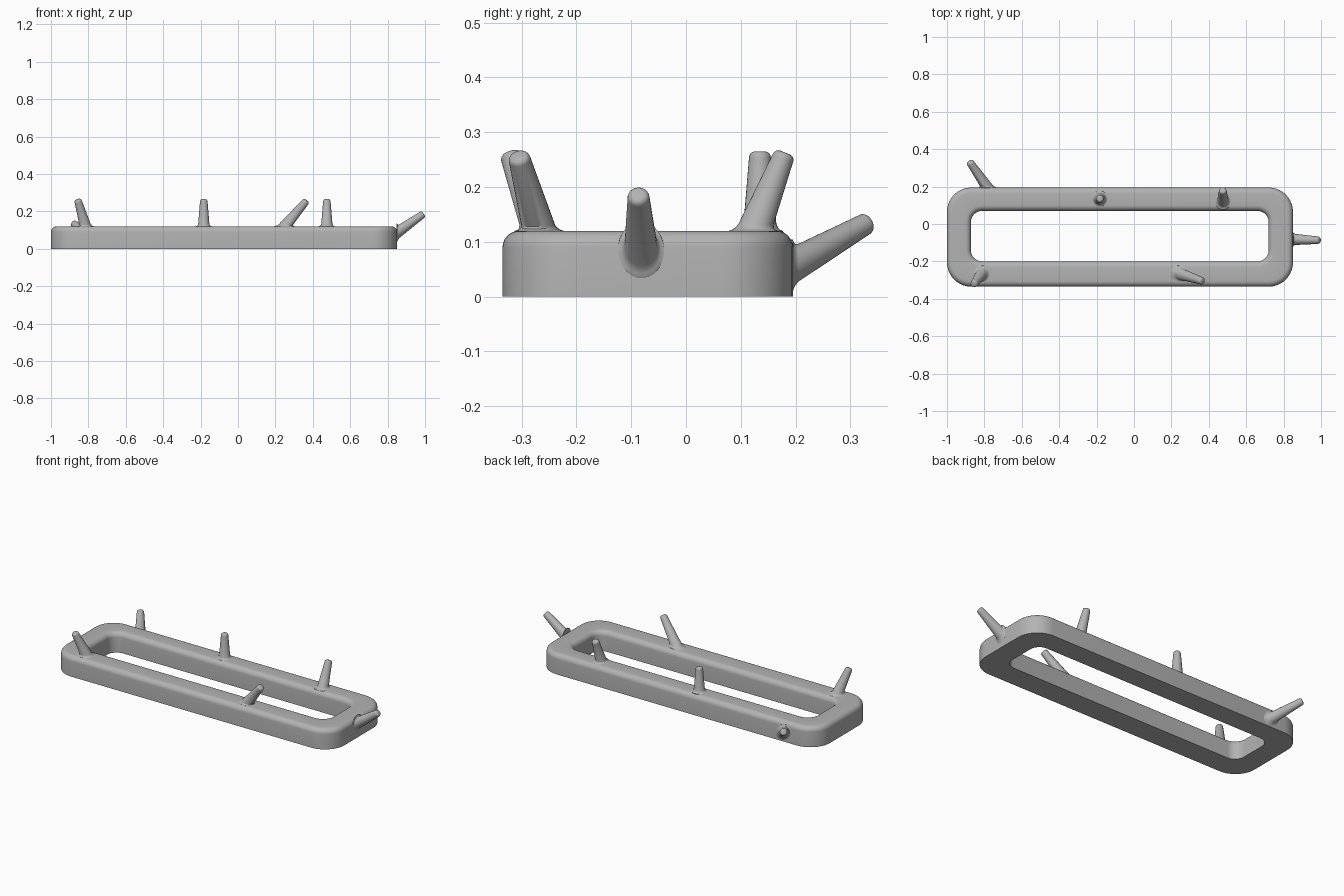
import bpy, bmesh, math
from mathutils import Vector

if "Cube" in bpy.data.objects:
    bpy.data.objects.remove(bpy.data.objects["Cube"])

grey = bpy.data.materials.new("plain grey")
grey.use_nodes = True
colour = (0.45, 0.45, 0.45, 1)
grey.diffuse_color = colour
grey.node_tree.nodes["Principled BSDF"].inputs["Base Color"].default_value = colour


def skin(name, rings, closed):
    """Join equal rings of points; either close the loop of rings or cap both ends."""
    bm = bmesh.new()
    loops = [[bm.verts.new(p) for p in ring] for ring in rings]
    n = len(loops[0])
    pairs = list(zip(loops, loops[1:]))
    if closed:
        pairs.append((loops[-1], loops[0]))
    else:
        bm.faces.new(loops[0])
        bm.faces.new(loops[-1])
    for a, b in pairs:
        for i in range(n):
            j = (i + 1) % n
            bm.faces.new((a[i], a[j], b[j], b[i]))
    bmesh.ops.recalc_face_normals(bm, faces=bm.faces)
    mesh = bpy.data.meshes.new(name)
    bm.to_mesh(mesh)
    bm.free()
    mesh.materials.append(grey)
    obj = bpy.data.objects.new(name, mesh)
    bpy.context.collection.objects.link(obj)
    bpy.ops.object.select_all(action='DESELECT')
    obj.select_set(True)
    bpy.context.view_layer.objects.active = obj
    bpy.ops.object.shade_smooth_by_angle(angle=math.radians(35))
    return obj


def rounded_rect(x0, x1, y0, y1, r, z, steps=10):
    points = []
    corners = ((x1 - r, y1 - r), (x0 + r, y1 - r), (x0 + r, y0 + r), (x1 - r, y0 + r))
    for k, (cx, cy) in enumerate(corners):
        for i in range(steps + 1):
            a = math.pi / 2 * (k + i / steps)
            points.append((cx + r * math.cos(a), cy + r * math.sin(a), z))
    return points


# Frame: rounded ring with soft upper edges and a flat underside
HEIGHT, SOFT = 0.12, 0.03


def outer(d, z):
    return rounded_rect(-1 + d, 0.85 - d, -0.335 + d, 0.195 - d, 0.13 - d, z)


def inner(d, z):
    return rounded_rect(-0.872 - d, 0.72 + d, -0.2 - d, 0.07 + d, 0.06 + d, z)


arc = [(SOFT * (1 - math.cos(a)), HEIGHT - SOFT * (1 - math.sin(a)))
       for a in (math.pi / 2 * i / 6 for i in range(7))]
skin("frame", [outer(0, 0)] + [outer(d, z) for d, z in arc]
     + [inner(d, z) for d, z in reversed(arc)] + [inner(0, 0)], True)


# Pegs: tapered rods whose flared foot lies on the surface they grow from
def peg(name, foot, tip, normal, sides=24):
    foot, tip, normal = Vector(foot), Vector(tip), Vector(normal)
    axis = (tip - foot).normalized()
    length = (tip - foot).length
    u = axis.orthogonal().normalized()
    v = axis.cross(u)
    profile = [(-0.004, 0.043), (0.0, 0.042), (0.002, 0.037), (0.006, 0.033), (0.013, 0.030)]
    for i in range(5):
        a = math.pi / 2 * i / 4
        profile.append((length - 0.011 * (1 - math.sin(a)), 0.009 + 0.011 * math.cos(a)))
    rings = []
    for h, r in profile:
        lean = min(1, 1 - h / length)
        ring = []
        for i in range(sides):
            a = math.tau * i / sides
            side = r * (u * math.cos(a) + v * math.sin(a))
            slide = -side.dot(normal) / axis.dot(normal)
            ring.append(foot + side + axis * (h + slide * lean))
        rings.append(ring)
    skin(name, rings, False)


UP = (0, 0, 1)
peg("front_right_peg", (-0.815, -0.268, HEIGHT), (-0.857, -0.322, 0.263), UP)
peg("front_left_peg", (0.248, -0.267, HEIGHT), (0.367, -0.306, 0.258), UP)
peg("back_middle_peg", (-0.183, 0.135, HEIGHT), (-0.183, 0.135, 0.265), UP)
peg("back_left_peg", (0.475, 0.123, HEIGHT), (0.475, 0.181, 0.263), UP)
peg("left_end_peg", (0.85, -0.082, 0.085), (0.992, -0.087, 0.187), (1, 0, 0))
peg("back_right_peg", (-0.782, 0.195, 0.056), (-0.88, 0.334, 0.136), (0, 1, 0))
